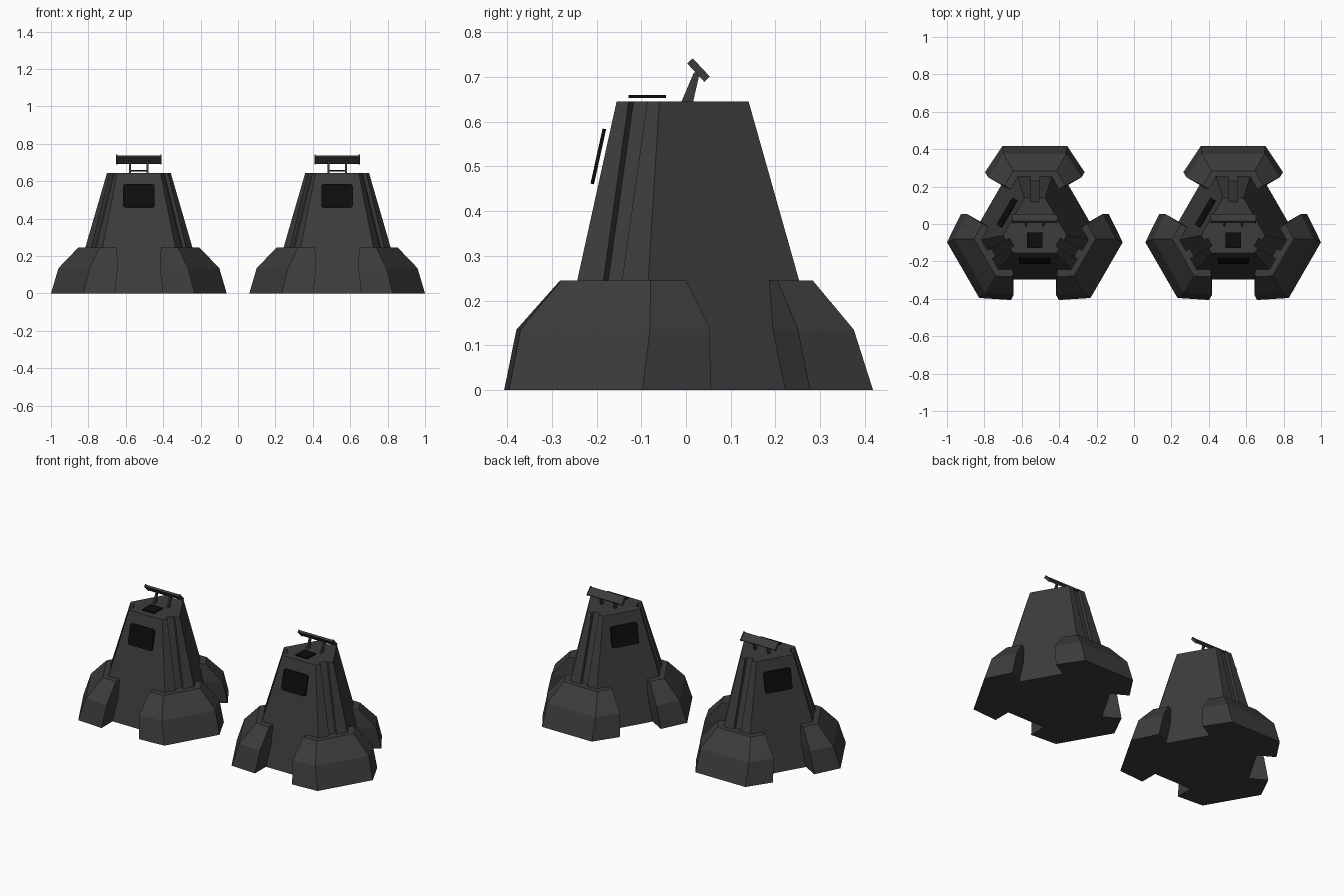
import bpy, bmesh
from math import cos, sin, radians, atan2
from mathutils import Matrix, Vector

cube = bpy.data.objects.get("Cube")
if cube:
    bpy.data.objects.remove(cube)

AXIS_Y = -0.025      # threefold axis of each tower
TOP = 0.645
CORNERS = (90, 210, 330)


def material(name, grey):
    m = bpy.data.materials.new(name)
    m.use_nodes = True
    col = (grey, grey, grey, 1)
    m.diffuse_color = col
    m.node_tree.nodes["Principled BSDF"].inputs["Base Color"].default_value = col
    return m


ARMOUR = material("charcoal armour", 0.045)
BLACK = material("black panel", 0.004)


def finish(name, bm, mat, matrix):
    bmesh.ops.recalc_face_normals(bm, faces=bm.faces)
    mesh = bpy.data.meshes.new(name)
    bm.to_mesh(mesh)
    bm.free()
    mesh.materials.append(mat)
    mesh.transform(matrix)
    ob = bpy.data.objects.new(name, mesh)
    bpy.context.collection.objects.link(ob)
    return ob


def loft(name, rings, mat, matrix):
    """Skin a stack of equal-length rings and cap both ends."""
    bm = bmesh.new()
    rows = [[bm.verts.new(p) for p in ring] for ring in rings]
    n = len(rows[0])
    for a, b in zip(rows, rows[1:]):
        for i in range(n):
            j = (i + 1) % n
            bm.faces.new((a[i], a[j], b[j], b[i]))
    bm.faces.new(rows[0][::-1])
    bm.faces.new(rows[-1])
    return finish(name, bm, mat, matrix)


def box(name, size, mat, matrix, bevel=0):
    bm = bmesh.new()
    bmesh.ops.create_cube(bm, size=1, matrix=Matrix.Diagonal((*size, 1)))
    if bevel:
        # round only the outline corners of a thin plate
        edges = [e for e in bm.edges
                 if abs(e.verts[0].co.z - e.verts[1].co.z) > size[2] / 2]
        bmesh.ops.bevel(bm, geom=edges, offset=bevel, segments=2,
                        profile=0.5, affect='EDGES')
    return finish(name, bm, mat, matrix)


def spin(deg):
    return Matrix.Rotation(radians(deg), 4, 'Z')


def body_ring(z):
    """Three wide walls with grooved, chamfered corners."""
    wall = 0.272 - 0.22 * z
    out = 0.347 - 0.2825 * z
    half = (wall - out / 2) / sin(radians(60))
    g, deep = 0.024, 0.022
    profile = [(out, -half), (out, -g), (out - deep, -g),
               (out - deep, g), (out, g), (out, half)]
    return [spin(a) @ Vector((u, v, z)) for a in CORNERS for u, v in profile]


def foot_ring(z, outer, side, inner):
    half = [inner, side, outer]
    return ([Vector((u, -v, z)) for u, v in half] +
            [Vector((u, v, z)) for u, v in reversed(half)])


FOOT = [foot_ring(0, (0.443, 0.172), (0.302, 0.266), (0.206, 0.10)),
        foot_ring(0.135, (0.40, 0.167), (0.275, 0.25), (0.175, 0.077)),
        foot_ring(0.245, (0.308, 0.115), (0.23, 0.163), (0.16, 0.042))]


def tower(label, x):
    place = Matrix.Translation((x, AXIS_Y, 0))
    mid = Matrix.Translation((x, 0, 0))

    # Tapered body and three feet
    loft(label + "_body", [body_ring(0), body_ring(TOP)], ARMOUR, place)
    for pos, deg in zip(("back", "front_right", "front_left"), CORNERS):
        loft(f"{label}_{pos}_foot", FOOT, ARMOUR, place @ spin(deg))

    # Floating dark plates on two walls
    tilt = radians(90) - atan2(0.22, 1)
    for pos, deg in (("front", 0), ("side", -120)):
        m = (place @ spin(deg) @ Matrix.Translation((0, -0.171, 0.522))
             @ Matrix.Rotation(tilt, 4, 'X'))
        box(f"{label}_{pos}_panel", (0.168, 0.126, 0.008), BLACK, m, 0.012)

    # Roof plate
    box(label + "_roof_plate", (0.084, 0.084, 0.006), BLACK,
        mid @ Matrix.Translation((0, -0.087, 0.656)))

    # Tilted bar with end caps
    bar = (mid @ Matrix.Translation((0, 0.028, 0.715))
           @ Matrix.Rotation(radians(-47), 4, 'X'))
    box(label + "_bar", (0.24, 0.05, 0.013), ARMOUR, bar)
    for name, s in (("left", 1), ("right", -1)):
        box(f"{label}_{name}_bar_cap", (0.006, 0.056, 0.017), ARMOUR,
            bar @ Matrix.Translation((s * 0.118, 0, 0)))
        # Tapered strut
        rings = []
        for z, y0, y1 in ((TOP - 0.005, -0.012, 0.015), (0.71, 0.018, 0.031)):
            a, b = s * 0.047 - 0.005, s * 0.047 + 0.005
            rings.append([(a, y0, z), (b, y0, z), (b, y1, z), (a, y1, z)])
        loft(f"{label}_{name}_strut", rings, ARMOUR, mid)


tower("left_tower", 0.53)
tower("right_tower", -0.53)
